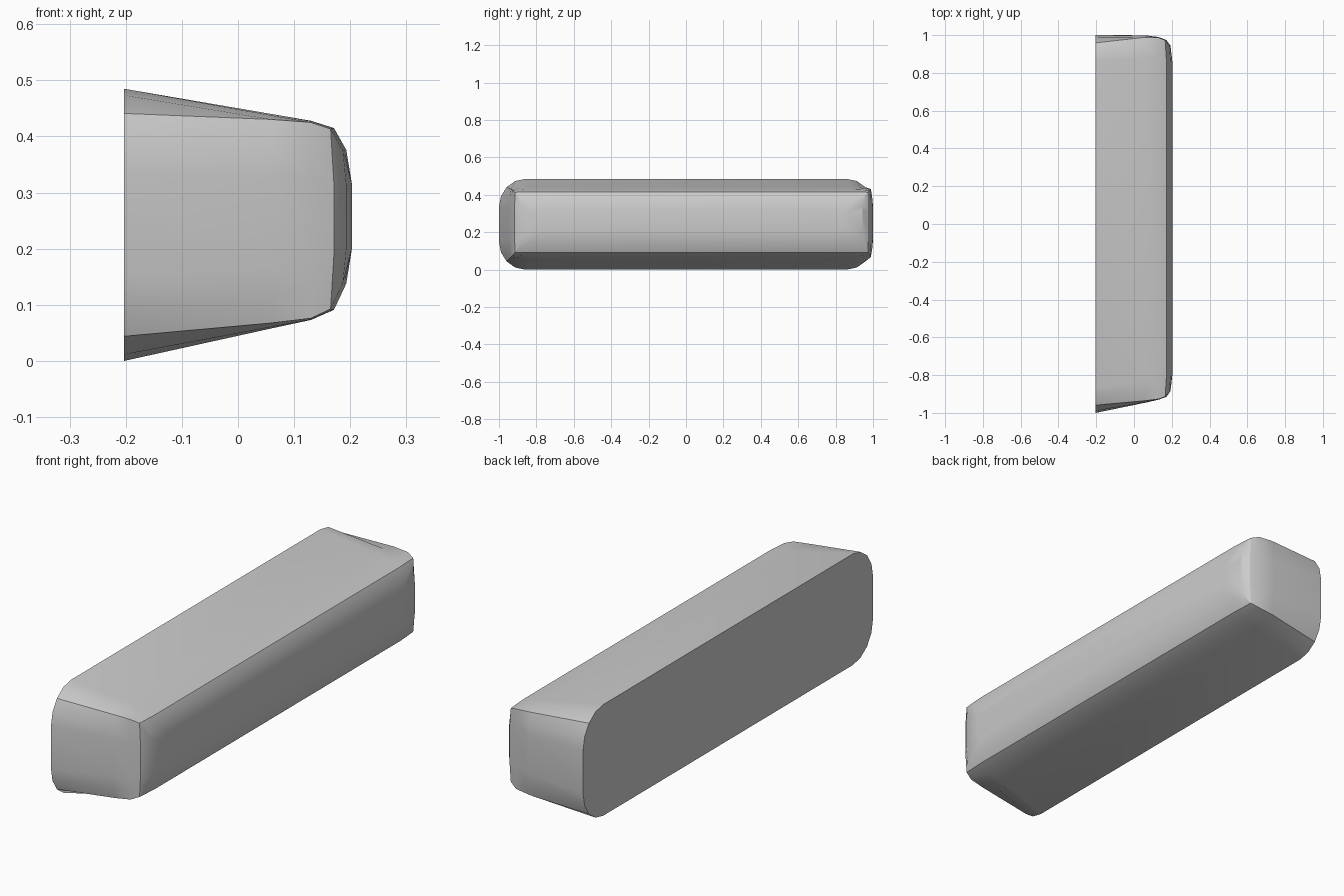
import bpy, bmesh
from math import cos, sin, radians

if "Cube" in bpy.data.objects:
    bpy.data.objects.remove(bpy.data.objects["Cube"])

# Cross-sections along x:
# x, y min, y max, z min, z max, corner size y, corner size z, squareness, corner setback in x
SECTIONS = [
    (-0.203, -1.000, 1.000, 0.000, 0.485, 0.14, 0.15, 0.00, 0.000),
    (0.060, -0.946, 0.999, 0.058, 0.440, 0.12, 0.11, 0.70, 0.000),
    (0.130, -0.930, 0.990, 0.073, 0.428, 0.11, 0.10, 0.90, 0.000),
    (0.171, -0.916, 0.974, 0.091, 0.415, 0.10, 0.10, 0.95, 0.006),
    (0.193, -0.885, 0.945, 0.138, 0.376, 0.08, 0.06, 0.95, 0.006),
    (0.203, -0.800, 0.860, 0.200, 0.315, 0.04, 0.03, 0.95, 0.000),
]


def corner(k):
    """Unit corner offsets, blended from a round arc (k=0) to a square corner (k=1)."""
    pts = []
    for i in range(5):
        t = i * 22.5
        a = radians(t)
        u = (1 - k) * (1 - cos(a)) + k * max(0, (t - 45) / 45)
        v = (1 - k) * (1 - sin(a)) + k * max(0, (45 - t) / 45)
        pts.append((u, v, 1 - abs(t - 45) / 45))
    return pts


def ring(bm, x, y0, y1, z0, z1, ry, rz, k, back):
    verts = []
    for sy, sz, flip in ((1, 1, False), (-1, 1, True), (-1, -1, False), (1, -1, True)):
        pts = corner(k)
        for u, v, c in (pts[::-1] if flip else pts):
            y = y1 - u * ry if sy > 0 else y0 + u * ry
            z = z1 - v * rz if sz > 0 else z0 + v * rz
            verts.append(bm.verts.new((x - back * c, y, z)))
    return verts


# Rounded, tapered cushion block lofted through the sections
bm = bmesh.new()
rings = [ring(bm, *s) for s in SECTIONS]
n = len(rings[0])
for a, b in zip(rings, rings[1:]):
    for i in range(n):
        j = (i + 1) % n
        bm.faces.new((a[i], a[j], b[j], b[i]))
bm.faces.new(rings[0])
bm.faces.new(rings[-1])
bmesh.ops.recalc_face_normals(bm, faces=bm.faces)

mesh = bpy.data.meshes.new("tapered_block")
bm.to_mesh(mesh)
bm.free()
block = bpy.data.objects.new("tapered_block", mesh)
bpy.context.collection.objects.link(block)
bpy.context.view_layer.objects.active = block
block.select_set(True)
bpy.ops.object.shade_smooth_by_angle(angle=radians(30))
